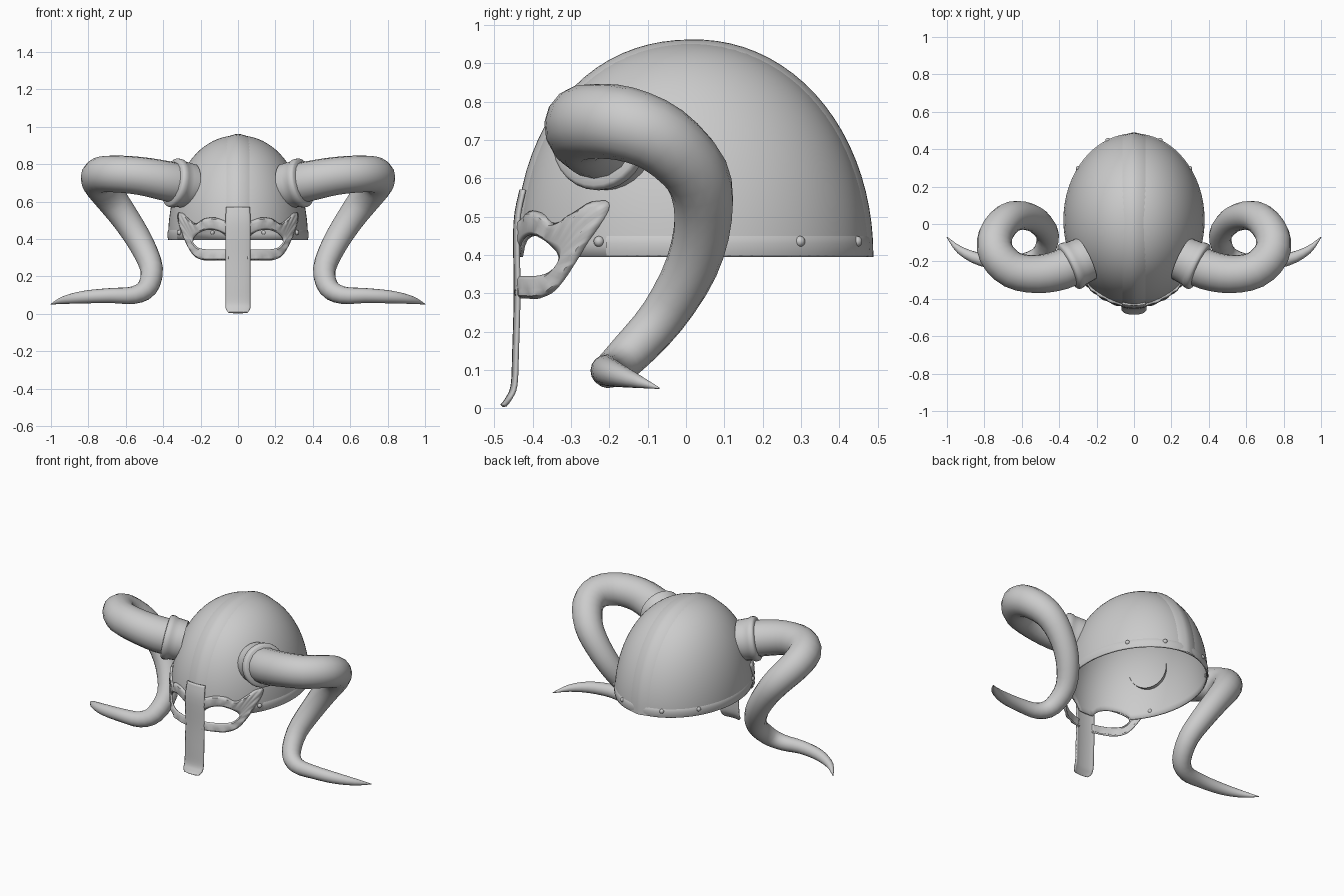
import bpy, bmesh, math
from mathutils import Vector
from math import sin, cos, pi, sqrt

if "Cube" in bpy.data.objects:
    bpy.data.objects.remove(bpy.data.objects["Cube"])

CY, RX, RY, Z0, H = 0.022, 0.37, 0.455, 0.395, 0.555


def finish(name, bm, mirror=False, thick=0, angle=40):
    bmesh.ops.remove_doubles(bm, verts=bm.verts, dist=1e-5)
    bmesh.ops.recalc_face_normals(bm, faces=bm.faces)
    me = bpy.data.meshes.new(name)
    bm.to_mesh(me)
    bm.free()
    ob = bpy.data.objects.new(name, me)
    bpy.context.collection.objects.link(ob)
    if thick:
        m = ob.modifiers.new("thickness", 'SOLIDIFY')
        m.thickness, m.offset = thick, 0
    if mirror:
        ob.modifiers.new("mirror", 'MIRROR').use_mirror_merge = False
    bpy.ops.object.select_all(action='DESELECT')
    ob.select_set(True)
    bpy.context.view_layer.objects.active = ob
    bpy.ops.object.shade_smooth_by_angle(angle=math.radians(angle))
    return ob


def grid(rows, wrap=False):
    """Skin a list of equal-length point rows."""
    bm = bmesh.new()
    vs = [[bm.verts.new(p) for p in r] for r in rows]
    n = len(rows[0])
    for a, b in zip(vs, vs[1:]):
        for j in range(n if wrap else n - 1):
            k = (j + 1) % n
            bm.faces.new((a[j], a[k], b[k], b[j]))
    return bm, vs


def smooth(pts, steps):
    """Catmull-Rom interpolation of tuples of any length."""
    out = []
    for i in range(len(pts) - 1):
        p = [pts[max(0, min(len(pts) - 1, i + k))] for k in (-1, 0, 1, 2)]
        for s in range(steps):
            t = s / steps
            out.append(tuple(0.5 * (2 * b + (c - a) * t + (2 * a - 5 * b + 4 * c - d) * t * t
                       + (3 * b - a - 3 * c + d) * t ** 3) for a, b, c, d in zip(*p)))
    return out + [tuple(pts[-1])]


def power(c):
    """Dome fullness: a little rounder at the front than at the back."""
    return 2.13 + 0.08 * c


def shrink(z, c=1):
    p = power(c)
    return max(0, 1 - min(1, max(0, z - Z0) / H) ** p) ** (1 / p)


def shell(th, z, off=0):
    s = shrink(z, cos(th))
    return Vector(((RX * s + off) * sin(th), CY - (RY * s + off) * cos(th), z))


# Dome with arched eye cut-outs in the front rim
def rim(th):
    u = (abs(RX * sin(th)) - 0.15) / 0.09
    return Z0 + (0.055 * sqrt(1 - u * u) if abs(u) < 1 and cos(th) > 0 else 0)


N = 96
rows = []
for i in range(25):
    f = sin(i / 24 * pi / 2)
    rows.append([shell(2 * pi * j / N, rim(2 * pi * j / N) * (1 - f) + (Z0 + H) * f) for j in range(N)])
finish("dome", grid(rows, True)[0], thick=0.008)

# Soft raised crest strip from front to back
rows = []
for i in range(41):
    a = pi * (0.03 + 0.97 * i / 40)
    p = power(1 if cos(a) > 0 else -1)
    lam = (abs(cos(a)) ** p + sin(a) ** p) ** (-1 / p)
    row = []
    for x, off in ((-.075, -.003), (-.06, .005), (-.03, .008), (-.015, .011), (0, .012),
                   (.015, .011), (.03, .008), (.06, .005), (.075, -.003)):
        k = lam * sqrt(1 - (x / RX) ** 2)
        row.append((x, CY - (RY * k + off) * cos(a), Z0 + (H * k + off) * sin(a)))
    rows.append(row)
finish("crest", grid(rows)[0], angle=70)

# Slightly raised rim band around sides and back
rows = []
for i in range(61):
    th = math.radians(60 + 240 * i / 60)
    rows.append([shell(th, z, o) for z, o in ((Z0, .003), (.41, .007), (.43, .008), (.445, .006), (.46, -.002))])
finish("rim_band", grid(rows)[0], angle=70)

# Low rivets on the band
bm = bmesh.new()
for deg in (57, 127, 158):
    r = bmesh.ops.create_uvsphere(bm, u_segments=12, v_segments=8, radius=0.014)
    bmesh.ops.translate(bm, verts=r['verts'], vec=shell(math.radians(deg), 0.435, 0.003))
finish("rivets", bm, mirror=True)

# Nose guard, flaring forward at the bottom
rows = []
for z, y, w in smooth([(.57, -.43, .062), (.48, -.446, .066), (.3, -.445, .066), (.15, -.449, .066),
                       (.06, -.453, .066), (.025, -.467, .064), (.006, -.481, .05)], 4):
    rows.append([(w * t, y + 0.009 * abs(t) ** 3, z) for t in (-1, -.85, -.5, 0, .5, .85, 1)])
finish("nose_guard", grid(rows)[0], thick=0.009)

# Eye guard: ribbon of (outer x, z, inner x, z) wrapped round the dome front
eye = [(.05, .485, .05, .42), (.12, .51, .10, .445), (.18, .505, .15, .455), (.225, .478, .195, .442),
       (.265, .505, .22, .425), (.295, .535, .235, .41), (.318, .535, .24, .40), (.316, .49, .242, .392),
       (.292, .42, .24, .38), (.268, .365, .228, .362), (.232, .312, .205, .348), (.18, .29, .165, .342),
       (.11, .29, .11, .342), (.05, .29, .05, .342)]
rows = []
for i, (ox, oz, ix, iz) in enumerate(smooth(eye, 4)):
    bump = 0.005 * (i % 4 < 2)
    row = []
    for t, d in ((0, -.004), (.12, .002 + bump), (.3, .002 + bump), (.45, .003), (.85, .003), (1, -.003)):
        x, z = ox + (ix - ox) * t, oz + (iz - oz) * t
        y = CY - RY * sqrt(max(.01, (1.015 * shrink(z)) ** 2 - (x / RX) ** 2))
        row.append(Vector((x, y, z)) + Vector((x * 1.5, -1, 0)).normalized() * d)
    rows.append(row)
finish("eye_guard", grid(rows)[0], mirror=True, thick=0.01)


def tube(path, sides, cap=True):
    """Round sweep of (x, y, z, radius) points with a carried frame."""
    P = [Vector(p[:3]) for p in path]
    up, rows = Vector((0, 0, 1)), []
    for i, p in enumerate(P):
        t = (P[min(i + 1, len(P) - 1)] - P[max(i - 1, 0)]).normalized()
        up = (up - t * up.dot(t)).normalized()
        side = t.cross(up)
        rows.append([p + (up * cos(2 * pi * j / sides) + side * sin(2 * pi * j / sides)) * path[i][3]
                     for j in range(sides)])
    bm, vs = grid(rows, True)
    if cap:
        bm.faces.new(vs[0])
        bm.faces.new(vs[-1])
    return bm


# Curling horns
horn = [(.285, -.195, .69, .108), (.39, -.245, .712, .107), (.52, -.268, .737, .102), (.65, -.245, .748, .099),
        (.735, -.16, .742, .097), (.74, -.06, .70, .092), (.675, .027, .61, .085), (.595, .045, .5, .076),
        (.515, .015, .37, .069), (.462, -.06, .24, .061), (.485, -.15, .14, .055), (.56, -.195, .1, .047),
        (.68, -.208, .098, .04), (.82, -.19, .09, .034), (.93, -.14, .074, .021), (1.0, -.07, .052, .002)]
finish("horn", tube(smooth(horn, 3), 16), mirror=True)

# Horn collars with a rolled lip
a, b = Vector((.255, -.185, .683)), Vector((.37, -.24, .707))
prof = [(0, .12), (.3, .123), (.5, .125), (.58, .131), (.7, .133), (.8, .131), (.85, .124), (.88, .10)]
finish("horn_collar", tube([(*a.lerp(b, t), r) for t, r in prof], 28, False), mirror=True)
